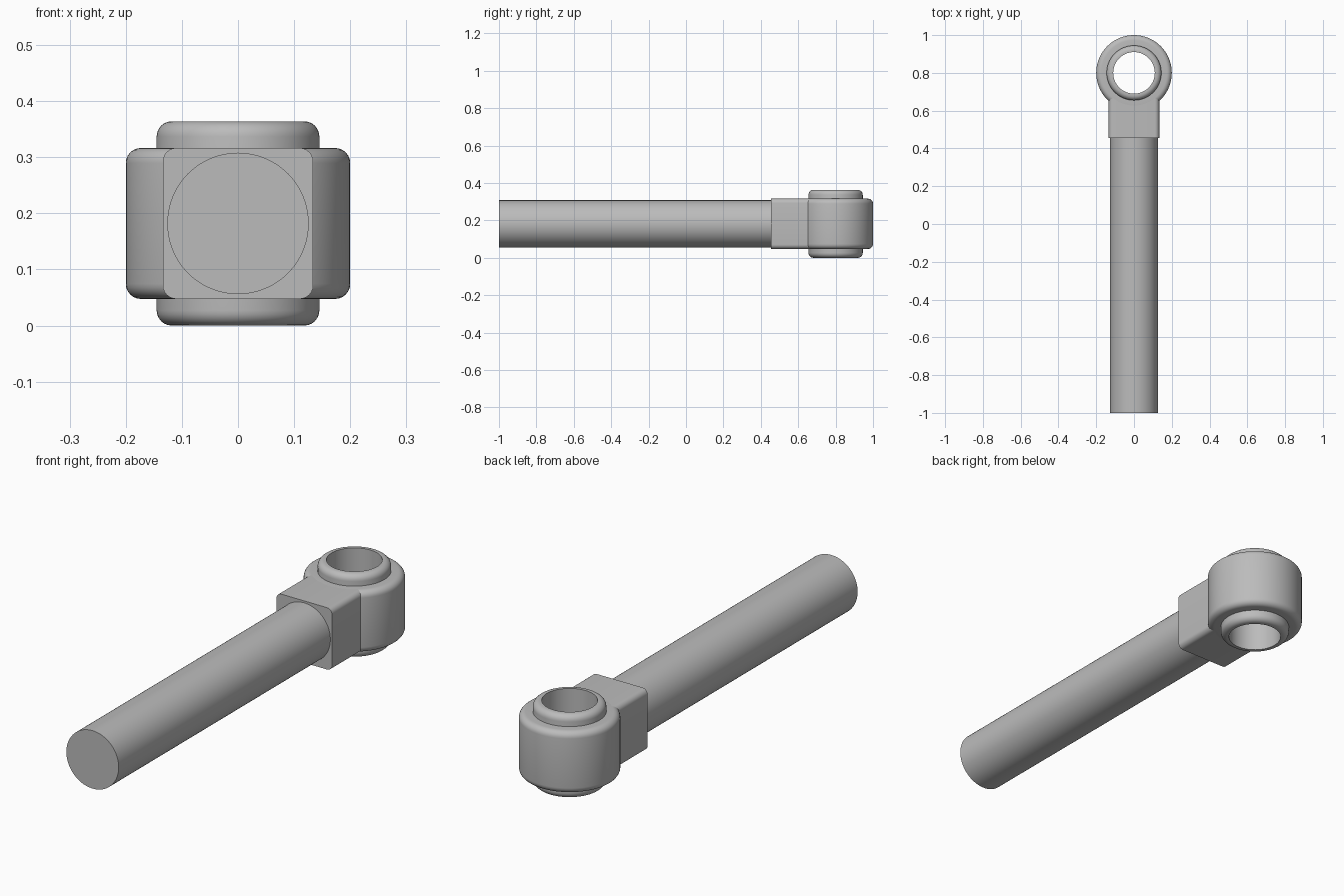
import bpy, bmesh, math
from mathutils import Matrix, Vector

cube = bpy.data.objects.get("Cube")
if cube:
    bpy.data.objects.remove(cube, do_unlink=True)

steel = bpy.data.materials.new("grey steel")
steel.use_nodes = True
GREY = (0.5, 0.5, 0.5, 1)
steel.diffuse_color = GREY
steel.node_tree.nodes["Principled BSDF"].inputs["Base Color"].default_value = GREY

MID_Z = 0.182
EYE = Vector((0, 0.8, MID_Z))
FILLET = 0.027


def finish(name, bm):
    bmesh.ops.recalc_face_normals(bm, faces=bm.faces)
    mesh = bpy.data.meshes.new(name)
    bm.to_mesh(mesh)
    bm.free()
    mesh.materials.append(steel)
    obj = bpy.data.objects.new(name, mesh)
    bpy.context.collection.objects.link(obj)
    bpy.ops.object.select_all(action='DESELECT')
    obj.select_set(True)
    bpy.context.view_layer.objects.active = obj
    bpy.ops.object.shade_smooth_by_angle(angle=math.radians(30))
    return obj


def rounded_ring(name, outer, inner, half):
    """Tube around z with filleted outer rims, spun from its cross-section."""
    arc = [i * math.pi / 12 for i in range(7)]
    top = [(outer - FILLET + FILLET * math.cos(a), half - FILLET + FILLET * math.sin(a)) for a in arc]
    bottom = [(r, -z) for r, z in reversed(top)]
    outline = [(inner, -half)] + bottom + top + [(inner, half)]
    bm = bmesh.new()
    verts = [bm.verts.new((r, 0, z)) for r, z in outline]
    edges = [bm.edges.new((v, verts[i - 1])) for i, v in enumerate(verts)]
    bmesh.ops.spin(bm, geom=verts + edges, axis=(0, 0, 1), cent=(0, 0, 0),
                   angle=math.tau, steps=96, use_merge=True)
    bmesh.ops.remove_doubles(bm, verts=bm.verts, dist=1e-5)
    bmesh.ops.translate(bm, verts=bm.verts, vec=EYE)
    finish(name, bm)


# Eye housing and the inner bushing that stands proud of it
rounded_ring("eye_housing", 0.2, 0.14, 0.1345)
rounded_ring("inner_bushing", 0.145, 0.11, 0.182)

# Square neck, rounded along its long edges
bm = bmesh.new()
start, end = 0.455, 0.675
bmesh.ops.create_cube(bm, size=1, matrix=Matrix.Translation((0, (start + end) / 2, MID_Z))
                      @ Matrix.Diagonal((0.268, end - start, 0.269, 1)))
long_edges = [e for e in bm.edges if abs(e.verts[0].co.y - e.verts[1].co.y) > 0.1]
bmesh.ops.bevel(bm, geom=long_edges, offset=0.024, segments=6, profile=0.5, affect='EDGES')
finish("neck_block", bm)

# Round shank
bm = bmesh.new()
bmesh.ops.create_cone(bm, cap_ends=True, segments=96, radius1=0.126, radius2=0.126, depth=1.46,
                      matrix=Matrix.Translation((0, -0.27, MID_Z)) @ Matrix.Rotation(math.pi / 2, 4, 'X'))
finish("shank", bm)
